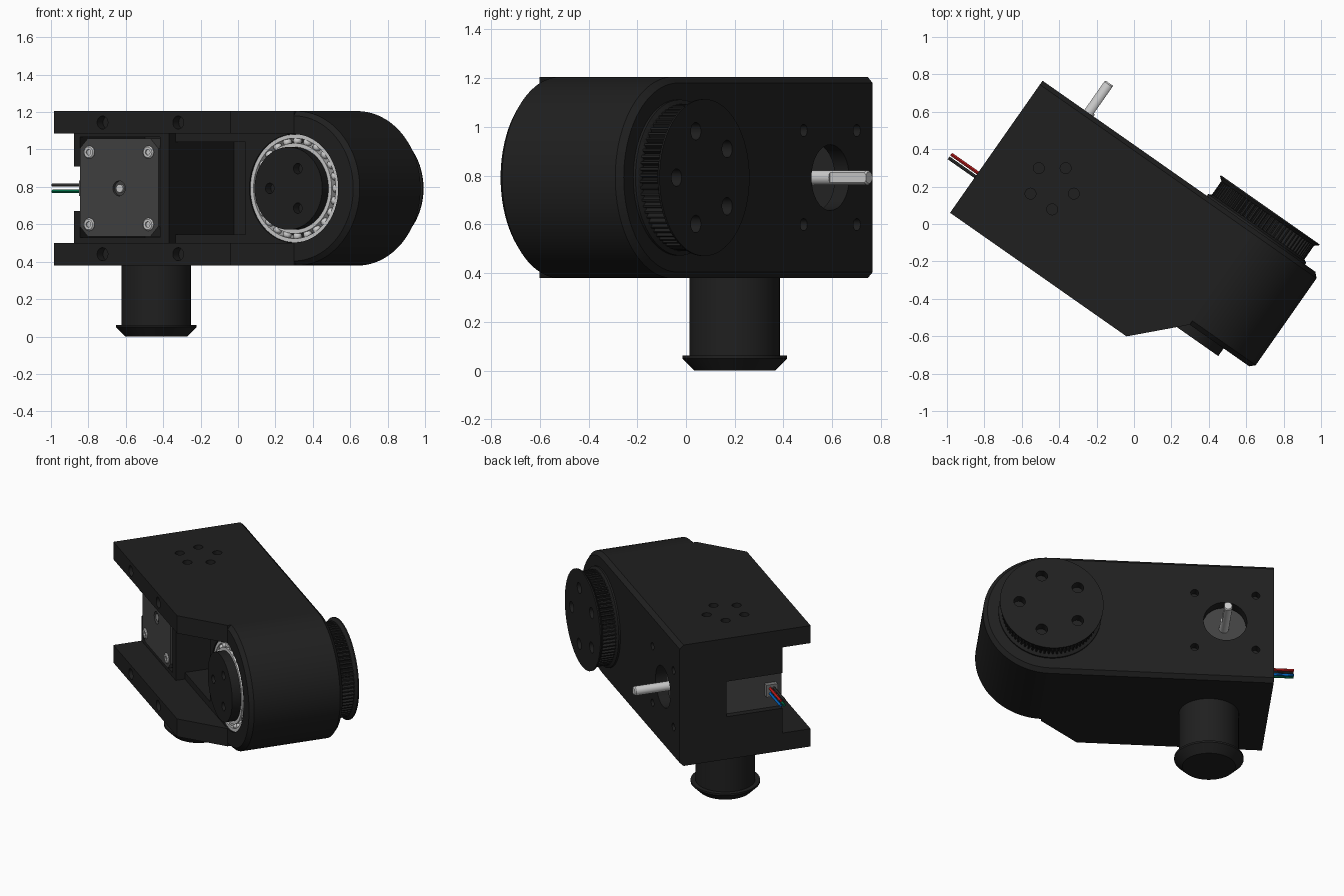
import bpy, bmesh
from math import sin, cos, pi, radians
from mathutils import Matrix

if "Cube" in bpy.data.objects:
    bpy.data.objects.remove(bpy.data.objects["Cube"])

TURN = Matrix.Rotation(radians(-35), 4, 'Z')   # whole assembly is turned about z
ZC, H = 0.792, 0.413                           # arm centre height, half height
JU, MU = 0.553, -0.537                         # joint axis and motor axis along the arm


def material(name, r, g, b):
    m = bpy.data.materials.new(name)
    m.diffuse_color = (r, g, b, 1)
    m.use_nodes = True
    m.node_tree.nodes["Principled BSDF"].inputs["Base Color"].default_value = m.diffuse_color
    return m


BLACK = material("black_plastic", .014, .014, .014)
GREY = material("motor_grey", .055, .055, .055)
SILVER = material("steel", .6, .6, .58)


def make(name, bm, mat):
    bmesh.ops.recalc_face_normals(bm, faces=bm.faces)
    me = bpy.data.meshes.new(name)
    bm.to_mesh(me)
    bm.free()
    ob = bpy.data.objects.new(name, me)
    bpy.context.collection.objects.link(ob)
    ob.matrix_world = TURN
    me.materials.append(mat)
    return ob


def loft(name, rings, mat=BLACK, closed=False):
    """Skin rings of points; cap the ends, or join last to first."""
    bm = bmesh.new()
    vs = [[bm.verts.new(p) for p in r] for r in rings]
    n = len(vs[0])
    pairs = list(zip(vs, vs[1:])) + ([(vs[-1], vs[0])] if closed else [])
    for a, b in pairs:
        for i in range(n):
            j = (i + 1) % n
            bm.faces.new((a[i], a[j], b[j], b[i]))
    if not closed:
        bm.faces.new(vs[0])
        bm.faces.new(vs[-1])
    return make(name, bm, mat)


def box(name, x, y, z, mat=BLACK):
    return loft(name, [[(x[0], y[0], k), (x[1], y[0], k), (x[1], y[1], k), (x[0], y[1], k)]
                       for k in z], mat)


def lathe(name, prof, c, axis='y', mat=BLACK, n=64, closed=False):
    """Revolve (radius, height) points round an axis through c."""
    def pt(r, h, a):
        p, q = r * cos(a), r * sin(a)
        return {'y': (c[0] + p, h, c[1] + q), 'z': (c[0] + p, c[1] + q, h),
                'x': (h, c[0] + p, c[1] + q)}[axis]
    return loft(name, [[pt(r, h, 2 * pi * i / n) for i in range(n)] for r, h in prof], mat, closed)


def rod(r, a, b, c, axis='y', name="cutter", mat=BLACK, n=32):
    return lathe(name, [(r, a), (r, b)], c, axis, mat, n)


def combine(ob, other, op='DIFFERENCE'):
    other.hide_render = True
    m = ob.modifiers.new("bool", 'BOOLEAN')
    m.operation, m.object, m.solver = op, other, 'EXACT'
    bpy.context.view_layer.objects.active = ob
    bpy.ops.object.modifier_apply(modifier=m.name)
    bpy.data.objects.remove(other)


# arm body: round-ended block with chamfered faces
def outline(v, c):
    arc = [radians(-90 + 180 * i / 48) for i in range(49)]
    r = H - c
    return ([(-.84, v, ZC - r)] + [(JU + r * cos(a), v, ZC + r * sin(a)) for a in arc]
            + [(-.84, v, ZC + r)])


body = loft("arm_body", [outline(-.27, .025), outline(-.245, 0), outline(.322, 0), outline(.347, .025)])

# top and bottom side plates, tapering toward the joint
for z in ((ZC - H, .5), (1.085, ZC + H)):
    flat = [(-.84, -.2), (-.84, -.515), (.312, -.515), (.553, -.27), (.553, -.2)]
    combine(body, loft("plate", [[(x, y, k) for x, y in flat] for k in z]), 'UNION')
# raised motor bracket, then motor pocket, cavity and wire window
combine(body, box("bracket", (-.84, -.22), (-.33, -.2), (.49, 1.095)), 'UNION')
for x, y, z in (((-.8, -.277), (-.45, .275), (.528, 1.066)),
                ((-.22, .238), (-.45, .275), (.545, 1.04)),
                ((-.95, -.7), (-.45, .04), (.67, .91))):
    combine(body, box("cutter", x, y, z))
# shaft opening, motor bolt holes, bearing bore
combine(body, rod(.135, .2, .5, (MU, ZC)))
for sx in (-.19, .19):
    for sz in (-.193, .193):
        combine(body, rod(.025, .29, .5, (MU + sx, ZC + sz)))
combine(body, rod(.29, -.4, -.13, (JU, ZC), n=64))
# bolt holes in plate fronts and in the top
for x in (-.524, -.03):
    for z in (.44, 1.144):
        combine(body, rod(.035, -.6, -.46, (x, z)))
PIV = (-.473, -.087)
for k in range(5):
    a = radians(-55 + 72 * k)
    combine(body, rod(.029, 1.15, 1.3, (PIV[0] + .122 * cos(a), PIV[1] + .122 * sin(a)), 'z'))

# bottom pivot post with tapered flange
lathe("pivot_post", [(.165, 0), (.215, .05), (.215, .062), (.185, .062), (.185, .385)], PIV, 'z')

# joint bearing: two races and balls
for nm, a, b in (("bearing_outer_race", .268, .289), ("bearing_inner_race", .221, .242)):
    lathe(nm, [(a, -.262), (b, -.262), (b, -.14), (a, -.14)], (JU, ZC), mat=SILVER, closed=True)
bm = bmesh.new()
for k in range(24):
    a = 2 * pi * k / 24
    bmesh.ops.create_uvsphere(bm, u_segments=12, v_segments=8, radius=.024, matrix=Matrix.Translation(
        (JU + .255 * cos(a), -.235, ZC + .255 * sin(a))))
make("bearing_balls", bm, SILVER)
hub = rod(.221, -.32, -.12, (JU, ZC), name="joint_hub", n=64)
for a in (60, 180, 300):
    a = radians(a)
    combine(hub, rod(.028, -.4, -.27, (JU + .122 * cos(a), ZC + .122 * sin(a))))

# rear toothed pulley with flanges and five bolt holes
teeth = []
for i in range(72):
    for f, r in ((0, .284), (.2, .302), (.55, .302), (.75, .284)):
        a = 2 * pi * (i + f) / 72
        teeth.append((r * cos(a), r * sin(a)))
pulley = loft("pulley_teeth", [[(JU + p, v, ZC + q) for p, q in teeth] for v in (.36, .462)])
combine(pulley, lathe("flange", [(.3, .455), (.322, .472), (.322, .48)], (JU, ZC)), 'UNION')
combine(pulley, lathe("flange", [(.32, .34), (.32, .358), (.298, .37)], (JU, ZC)), 'UNION')
for k in range(5):
    a = 2 * pi * k / 5
    combine(pulley, rod(.036, .42, .55, (JU + .2 * cos(a), ZC + .2 * sin(a))))

# motor with chamfered corners
w, e = .256, .205
octo = [(w, -e), (w, e), (e, w), (-e, w), (-w, e), (-w, -e), (-e, -w), (e, -w)]
motor = loft("motor", [[(MU + p, v, .797 + q * 1.02) for p, q in octo] for v in (-.342, .25)], GREY)
combine(motor, rod(.04, -.4, -.325, (MU, ZC)))
rod(.022, -.338, -.3, (MU, ZC), name="motor_rear_shaft", mat=SILVER)
for sx in (-.193, .193):
    for sz in (-.193, .193):
        lathe("motor_screw", [(.034, -.33), (.034, -.346), (.028, -.352), (.015, -.352), (.015, -.344)],
              (MU + sx, ZC + sz), mat=SILVER, n=24)
# output shaft with a flat
shaft = lathe("motor_shaft", [(.03, .22), (.03, .533), (.024, .541)], (MU, ZC), mat=SILVER, n=32)
combine(shaft, box("cutter", (MU + .022, MU + .1), (.36, .6), (.7, .9)))

# wire socket and four wires
box("wire_socket", (-.825, -.78), (-.305, -.23), (.752, .835), material("socket_grey", .2, .2, .2))
for nm, v, z, col in (("red", -.255, .81, (.5, .01, .01)), ("blue", -.255, .776, (0, .12, .5)),
                      ("black", -.279, .81, (.03, .03, .03)), ("green", -.279, .776, (0, .15, .06))):
    rod(.009, -1.015, -.8, (v, z), 'x', nm + "_wire", material(nm + "_wire", *col), 12)

# smooth shading with crisp edges
bpy.ops.object.select_all(action='SELECT')
bpy.context.view_layer.objects.active = body
bpy.ops.object.shade_smooth_by_angle(angle=radians(30))
